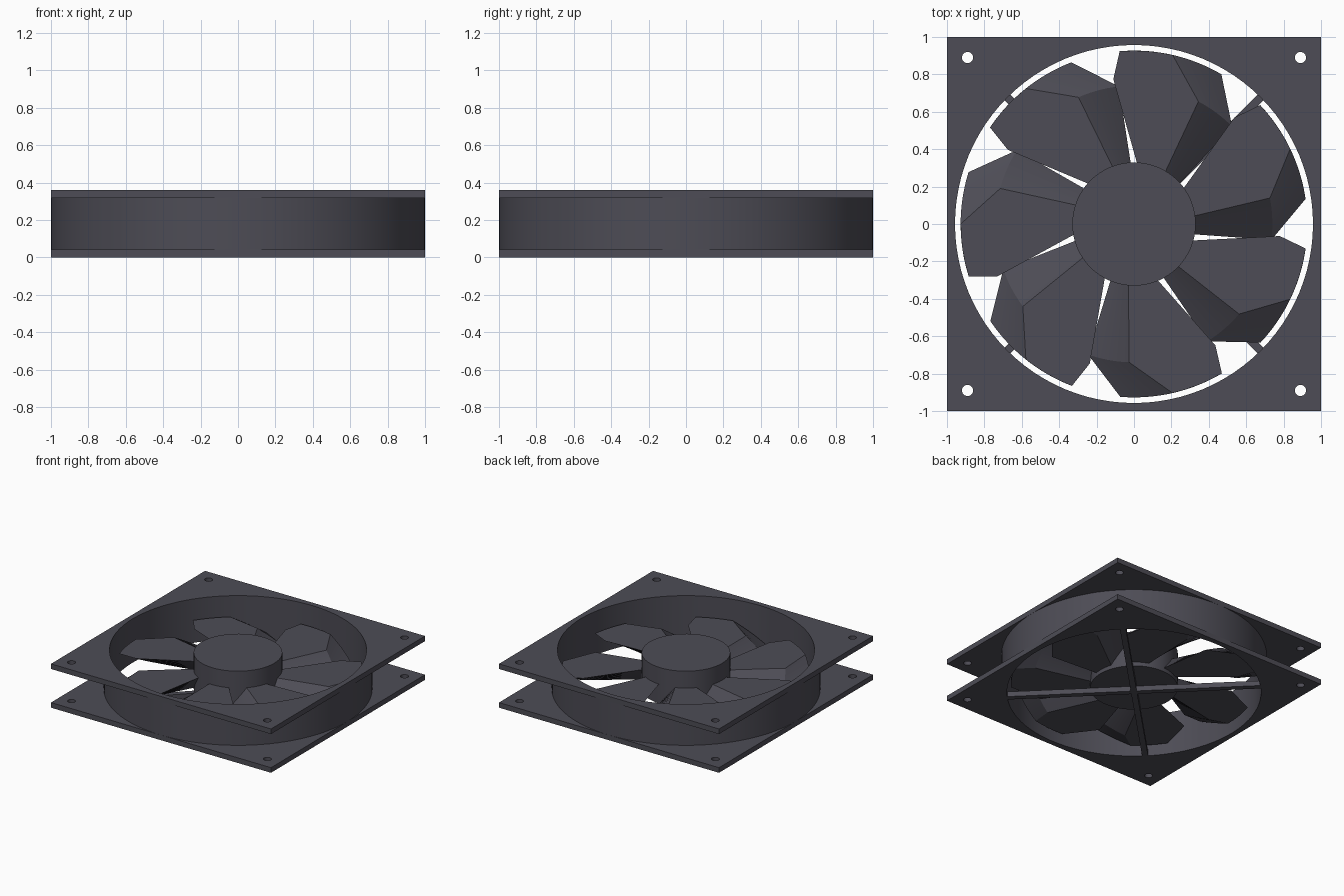
import bpy, bmesh
from math import sin, cos, pi, radians
from mathutils import Matrix, Vector

if "Cube" in bpy.data.objects:
    bpy.data.objects.remove(bpy.data.objects["Cube"])

HEIGHT, PLATE = 0.36, 0.042
BORE, HUB_R, BLADES = 0.957, 0.33, 7
BLADE_TOP, BLADE_BOTTOM, TWIST, SLICES = 0.2, 0.075, radians(17.4), 10

plastic = bpy.data.materials.new("dark_grey_plastic")
plastic.use_nodes = True
colour = (0.075, 0.073, 0.092, 1)
plastic.diffuse_color = colour
plastic.node_tree.nodes["Principled BSDF"].inputs["Base Color"].default_value = colour


def finish(obj, smooth=False):
    obj.data.materials.clear()
    obj.data.materials.append(plastic)
    bpy.ops.object.select_all(action='DESELECT')
    obj.select_set(True)
    bpy.context.view_layer.objects.active = obj
    if obj.type == 'CURVE':
        bpy.ops.object.convert(target='MESH')
    if smooth:
        bpy.ops.object.shade_smooth_by_angle(angle=radians(30))


def circle(r, n, cx=0, cy=0):
    return [(cx + r * cos(2 * pi * i / n), cy + r * sin(2 * pi * i / n)) for i in range(n)]


def slab(name, outlines, z0, z1):
    """Extrude nested outlines; the inner ones become holes."""
    curve = bpy.data.curves.new(name, 'CURVE')
    curve.dimensions, curve.fill_mode = '2D', 'BOTH'
    curve.extrude = (z1 - z0) / 2
    for pts in outlines:
        spline = curve.splines.new('POLY')
        spline.points.add(len(pts) - 1)
        for point, (x, y) in zip(spline.points, pts):
            point.co = (x, y, 0, 1)
        spline.use_cyclic_u = True
    obj = bpy.data.objects.new(name, curve)
    obj.location.z = (z0 + z1) / 2
    bpy.context.collection.objects.link(obj)
    finish(obj, True)


# Square flanges with the bore and corner screw holes
square = [(-1, -1), (1, -1), (1, 1), (-1, 1)]
holes = [circle(0.03, 24, 0.89 * x, 0.89 * y) for x, y in square]
for name, z in (("bottom_flange", 0), ("top_flange", HEIGHT - PLATE)):
    slab(name, [square, circle(BORE, 96)] + holes, z, z + PLATE)

# Duct wall between the flanges
slab("duct_wall", [circle(1, 96), circle(BORE, 96)], PLATE, HEIGHT - PLATE)

# Hub
bpy.ops.mesh.primitive_cylinder_add(vertices=64, radius=HUB_R, depth=0.297,
                                    location=(0, 0, 0.1905))
hub = bpy.context.object
hub.name = "hub"
finish(hub, True)

# Diagonal support struts under the rotor
for name, angle in (("strut_a", pi / 4), ("strut_b", -pi / 4)):
    bpy.ops.mesh.primitive_cube_add(size=1, location=(0, 0, PLATE / 2), rotation=(0, 0, angle))
    strut = bpy.context.object
    strut.name = name
    strut.scale = (2 * BORE + 0.02, 0.045, PLATE)
    finish(strut)

# Blade: a flat profile extruded downwards with a twist
tip = [(0.927 * cos(radians(a)), 0.927 * sin(radians(a))) for a in (0, 4.4, 8.8, 13.2, 17.6)]
profile = [(0.25, -0.088), (0.715, -0.19)] + tip + [(0.73, 0.28), (0.25, 0.018)]

for i in range(BLADES):
    bm = bmesh.new()
    layers = []
    for s in range(SLICES + 1):
        t = s / SLICES
        turn = Matrix.Rotation(pi + 2 * pi * i / BLADES - TWIST * (1 - t), 3, 'Z')
        z = BLADE_BOTTOM + (BLADE_TOP - BLADE_BOTTOM) * t
        layers.append([bm.verts.new(turn @ Vector((x, y, z))) for x, y in profile])
    for low, high in zip(layers, layers[1:]):
        for a in range(len(profile)):
            bm.faces.new((low[a - 1], low[a], high[a], high[a - 1]))
    bm.faces.new(layers[0][::-1])
    bm.faces.new(layers[-1])
    mesh = bpy.data.meshes.new(f"blade_{i + 1}")
    bm.to_mesh(mesh)
    bm.free()
    blade = bpy.data.objects.new(mesh.name, mesh)
    bpy.context.collection.objects.link(blade)
    finish(blade)
